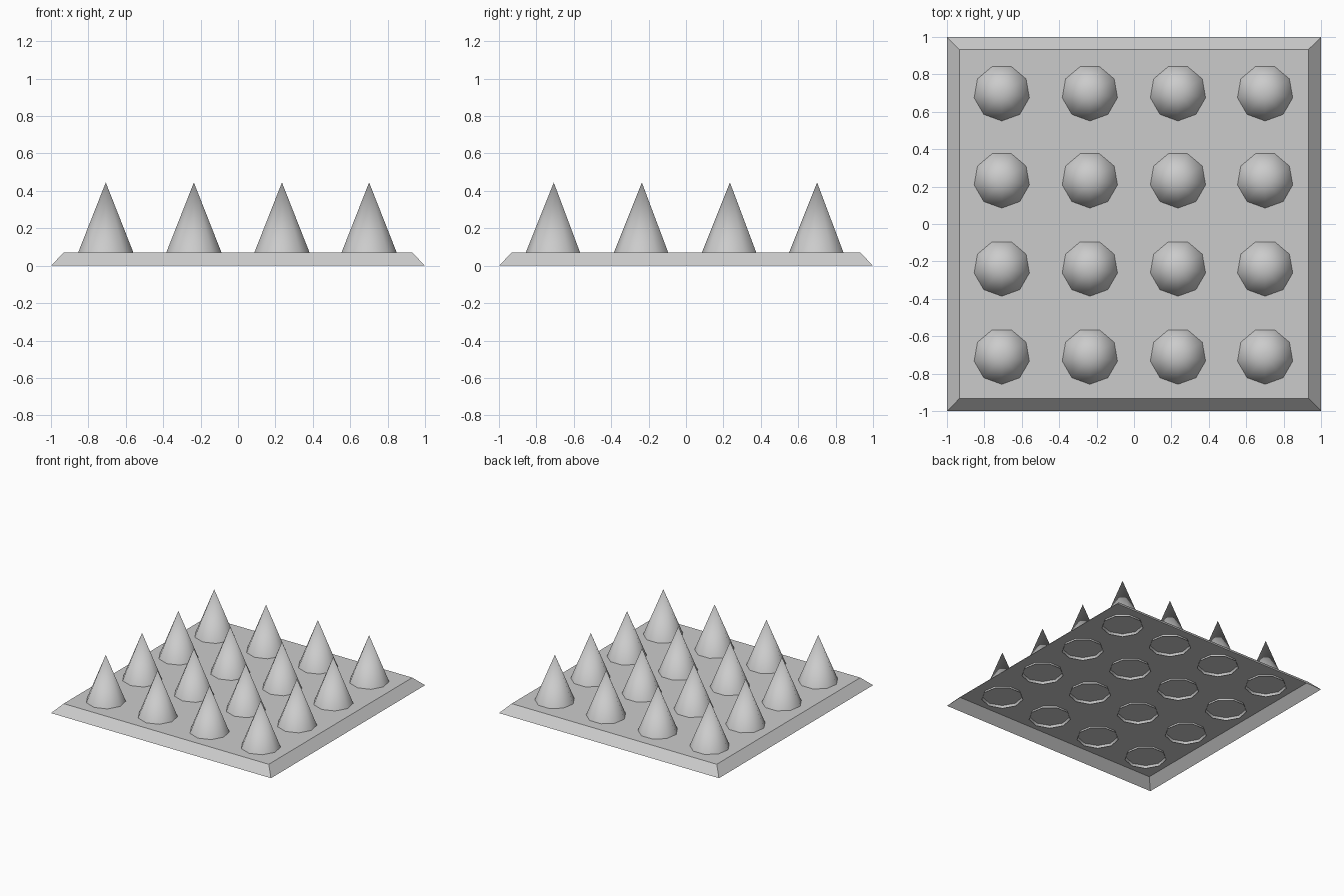
import bpy
import bmesh
import math

cube = bpy.data.objects.get("Cube")
if cube:
    bpy.data.objects.remove(cube, do_unlink=True)

grey = bpy.data.materials.new("light grey")
grey.use_nodes = True
colour = (0.6, 0.6, 0.6, 1)
grey.diffuse_color = colour
grey.node_tree.nodes["Principled BSDF"].inputs["Base Color"].default_value = colour

PLATE_TOP = 0.07
SUNK = 0.02          # how far each spike passes through the plate
APEX = 0.445
RADIUS = 0.15        # spike radius where it meets the plate top
SIDES = 9


def make_object(name, bm):
    mesh = bpy.data.meshes.new(name)
    bm.to_mesh(mesh)
    bm.free()
    mesh.materials.append(grey)
    obj = bpy.data.objects.new(name, mesh)
    bpy.context.collection.objects.link(obj)
    return obj


def ring(bm, radius, z, sides, start):
    return [bm.verts.new((radius * math.cos(start + i * math.tau / sides),
                          radius * math.sin(start + i * math.tau / sides), z))
            for i in range(sides)]


# Hollow plate: flat top and four sloping sides, open underneath
bm = bmesh.new()
low = ring(bm, math.sqrt(2), 0, 4, math.pi / 4)
high = ring(bm, 0.932 * math.sqrt(2), PLATE_TOP, 4, math.pi / 4)
bm.faces.new(high)
for i in range(4):
    j = (i + 1) % 4
    bm.faces.new((low[i], low[j], high[j], high[i]))
make_object("base_plate", bm)

# Nine-sided spike, open at its foot
bm = bmesh.new()
foot_z = PLATE_TOP - SUNK
foot_radius = RADIUS * (APEX - foot_z) / (APEX - PLATE_TOP)
foot = ring(bm, foot_radius, foot_z, SIDES, -math.pi / 2)
tip = bm.verts.new((0, 0, APEX))
for i in range(SIDES):
    bm.faces.new((foot[i], foot[(i + 1) % SIDES], tip)).smooth = True
spike = make_object("spike", bm)

# Four by four grid of spikes sharing one mesh
positions = (-0.707, -0.236, 0.235, 0.701)
for row, y in enumerate(positions):
    for col, x in enumerate(positions):
        obj = spike if row == col == 0 else spike.copy()
        obj.name = f"spike_row{row + 1}_column{col + 1}"
        obj.location = (x, y, 0)
        if obj is not spike:
            bpy.context.collection.objects.link(obj)
